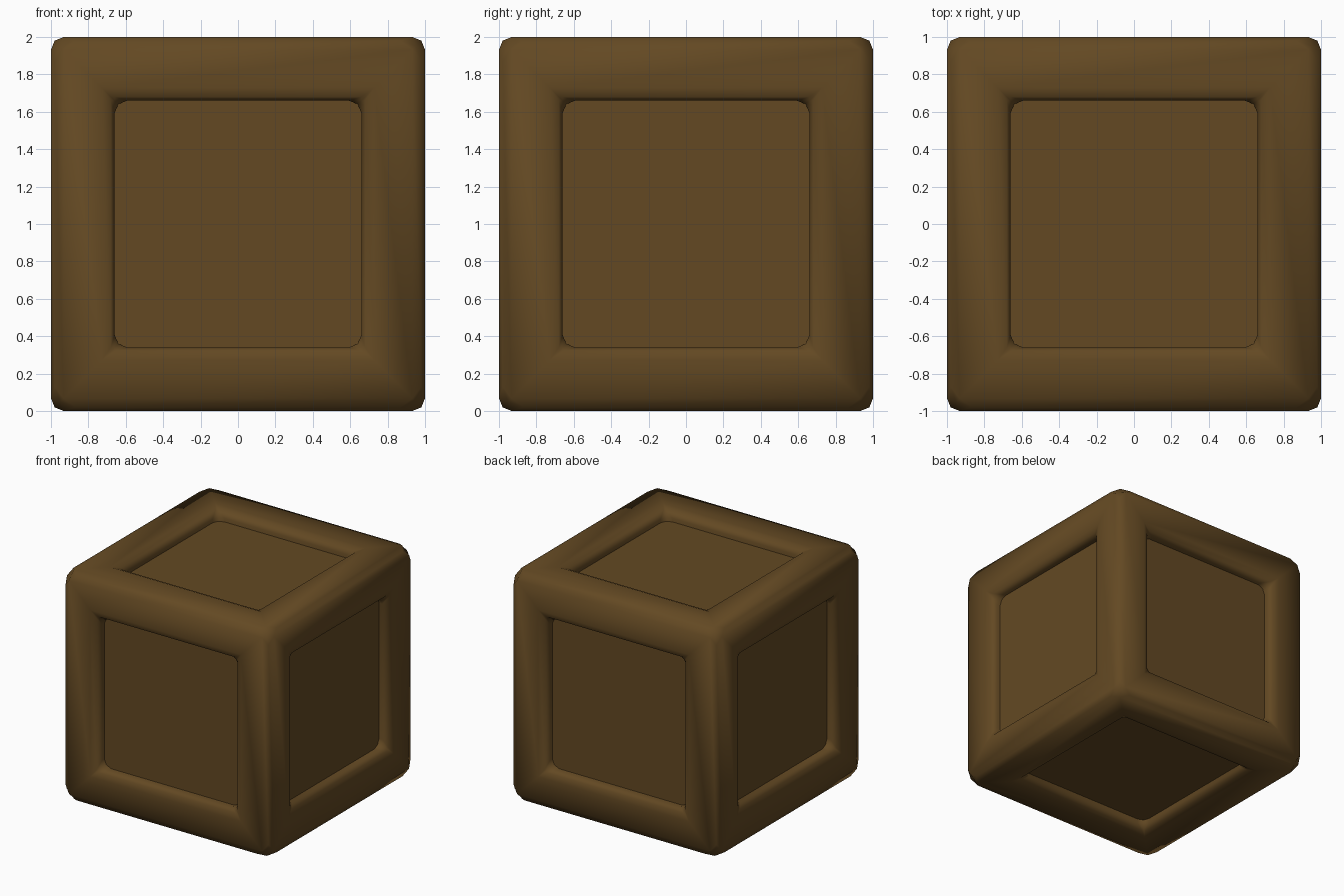
import bpy, bmesh

if "Cube" in bpy.data.objects:
    bpy.data.objects.remove(bpy.data.objects["Cube"])

wood = bpy.data.materials.new("brown_wood")
wood.diffuse_color = (0.125, 0.066, 0.0165, 1)
wood.use_nodes = True
wood.node_tree.nodes["Principled BSDF"].inputs["Base Color"].default_value = wood.diffuse_color


def add_object(name, bm, smooth):
    bmesh.ops.recalc_face_normals(bm, faces=bm.faces)
    for f in bm.faces:
        f.smooth = smooth
    mesh = bpy.data.meshes.new(name)
    bm.to_mesh(mesh)
    bm.free()
    mesh.materials.append(wood)
    obj = bpy.data.objects.new(name, mesh)
    obj.location.z = 1
    bpy.context.collection.objects.link(obj)
    return obj


# Frame: cube with a square opening sunk into every face, all edges rounded
bm = bmesh.new()
bmesh.ops.create_cube(bm, size=2)
sides = list(bm.faces)
bmesh.ops.inset_individual(bm, faces=sides, thickness=0.34, use_even_offset=True)
for f in sides:
    n = f.normal.copy()
    top = list(f.verts)
    bm.faces.remove(f)
    low = [bm.verts.new(v.co - n * 0.14) for v in top]
    for i in range(4):
        j = (i + 1) % 4
        bm.faces.new((top[i], top[j], low[j], low[i]))
bmesh.ops.recalc_face_normals(bm, faces=bm.faces)
sharp = [e for e in bm.edges if len(e.link_faces) == 2 and e.calc_face_angle() > 0.5]
bmesh.ops.bevel(bm, geom=sharp, offset=0.068, segments=2, profile=0.5,
                affect='EDGES', clamp_overlap=True)

# Blunt the eight outer corners a little more than the edges
for v in bm.verts:
    size = [abs(c) for c in v.co]
    if min(size) > 0.9 and sum(c < 0.95 for c in size) != 2:
        for i in range(3):
            d = 1 - size[i]
            d = 0.13 if d > 0.05 else 0.05 if d > 0.023 else d
            v.co[i] = (1 - d) * (1 if v.co[i] > 0 else -1)
add_object("crate_frame", bm, True)

# Panels: flat-sided inner box seen through the openings
bm = bmesh.new()
bmesh.ops.create_cube(bm, size=1.8)
add_object("crate_panels", bm, False)
